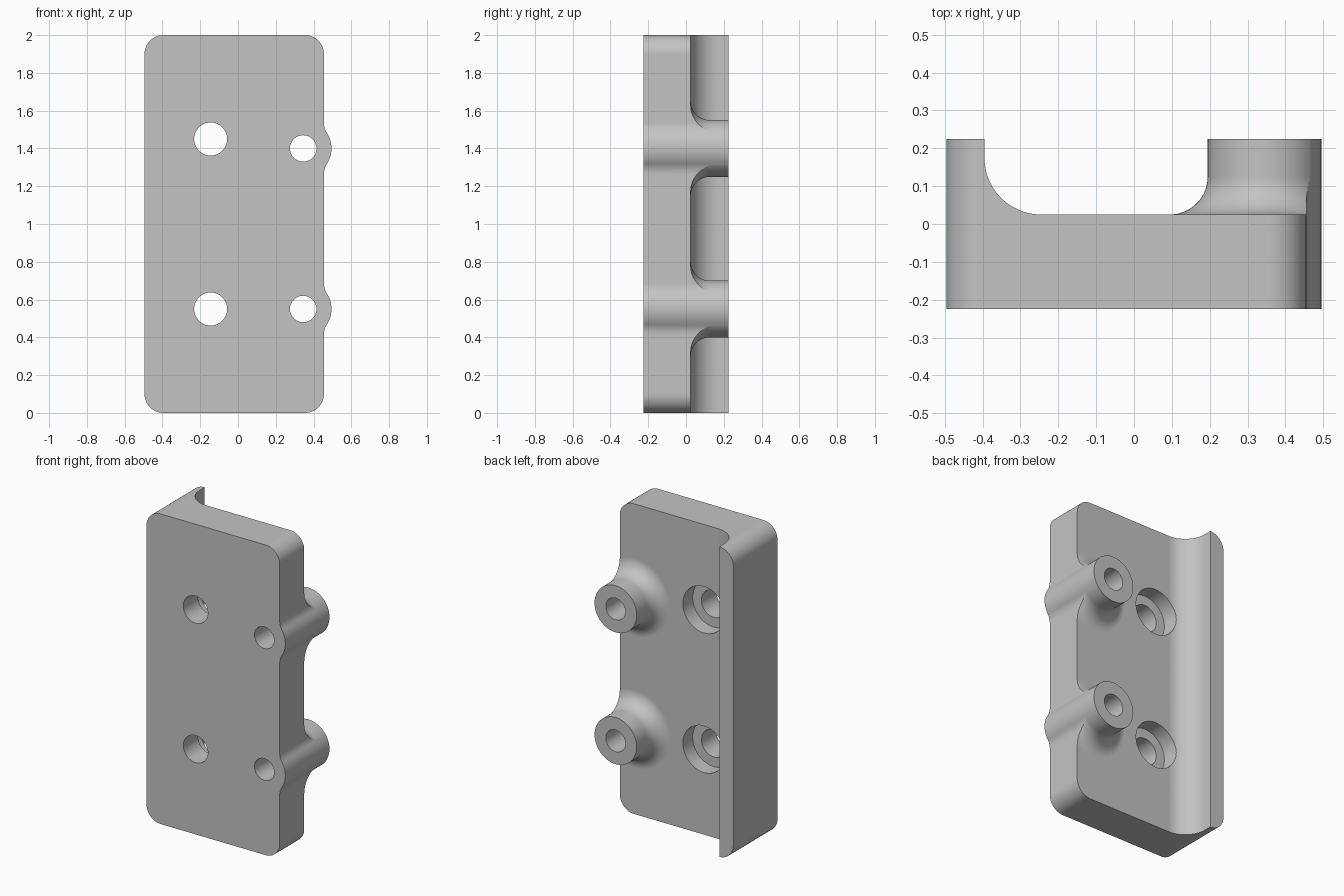
import bpy, bmesh
from math import cos, sin, pi, radians, atan2, sqrt

old = bpy.data.objects.get("Cube")
if old:
    bpy.data.objects.remove(old, do_unlink=True)

LEFT, RIGHT, HEIGHT = -0.495, 0.455, 2.0
FRONT, FACE, BACK = -0.225, 0.025, 0.225
CORNER = 0.1
BOSS_X, BOSS_R, BOSS_Z = 0.345, 0.15, (0.55, 1.4)
BORE_X, BORE_Z = -0.145, (0.55, 1.45)

grey = bpy.data.materials.new("light grey")
grey.use_nodes = True
colour = (0.55, 0.55, 0.55, 1)
grey.diffuse_color = colour
grey.node_tree.nodes["Principled BSDF"].inputs["Base Color"].default_value = colour


def arc(cx, cy, r, a0, a1, n=16):
    return [(cx + r * cos(a0 + (a1 - a0) * i / n), cy + r * sin(a0 + (a1 - a0) * i / n))
            for i in range(n + 1)]


def finish(name, bm):
    bmesh.ops.recalc_face_normals(bm, faces=bm.faces)
    mesh = bpy.data.meshes.new(name)
    bm.to_mesh(mesh)
    bm.free()
    mesh.materials.append(grey)
    obj = bpy.data.objects.new(name, mesh)
    bpy.context.collection.objects.link(obj)
    return obj


def loft(name, rings):
    """Closed solid through matching rings, capped at both ends."""
    bm = bmesh.new()
    loops = [[bm.verts.new(p) for p in ring] for ring in rings]
    for a, b in zip(loops, loops[1:]):
        for i in range(len(a)):
            j = (i + 1) % len(a)
            bm.faces.new((a[i], a[j], b[j], b[i]))
    bm.faces.new(loops[0])
    bm.faces.new(loops[-1])
    return finish(name, bm)


def lathe(name, profile, x, z, n=96):
    """Turn (radius, y) points about an axis running front to back."""
    return loft(name, [[(x + r * cos(2 * pi * i / n), y, z + r * sin(2 * pi * i / n))
                        for i in range(n)] for r, y in profile])


def combine(target, other, operation):
    mod = target.modifiers.new(operation.title(), 'BOOLEAN')
    mod.operation, mod.object, mod.solver = operation, other, 'EXACT'
    bpy.context.view_layer.objects.active = target
    bpy.ops.object.modifier_apply(modifier=mod.name)
    bpy.data.objects.remove(other, do_unlink=True)


# Plate with side rail and its concave fillet, oversize so the outline trims it
section = [(-0.7, -0.4), (0.7, -0.4), (0.7, FACE)]
section += arc(-0.245, FACE + 0.15, 0.15, -pi / 2, -pi, 24) + [(-0.395, 0.4), (-0.7, 0.4)]
body = loft("mounting_bracket", [[(x, y, z) for x, y in section] for z in (-0.2, 2.2)])

# Flared bosses on the back
for z in BOSS_Z:
    r = BOSS_R + 0.0005
    profile = [(r + 0.1, -0.1)] + arc(r + 0.1, FACE + 0.1, 0.1, -pi / 2, -pi, 20) + [(r, 0.4)]
    combine(body, lathe("boss", profile, BOSS_X, z), 'UNION')

# Rounded outline with side bumps blended around the bosses
blend = 0.1
dx = RIGHT + blend - BOSS_X
dz = sqrt((BOSS_R + blend) ** 2 - dx ** 2)
a = atan2(dz, dx)
outline = arc(LEFT + CORNER, CORNER, CORNER, pi, 1.5 * pi)
outline += arc(RIGHT - CORNER, CORNER, CORNER, 1.5 * pi, 2 * pi)
for z in BOSS_Z:
    outline += arc(RIGHT + blend, z - dz, blend, pi, pi - a, 8)
    outline += arc(BOSS_X, z, BOSS_R, -a, a, 16)[1:-1]
    outline += arc(RIGHT + blend, z + dz, blend, pi + a, pi, 8)
outline += arc(RIGHT - CORNER, HEIGHT - CORNER, CORNER, 0, pi / 2)
outline += arc(LEFT + CORNER, HEIGHT - CORNER, CORNER, pi / 2, pi)
combine(body, loft("outline", [[(x, y, z) for x, z in outline] for y in (FRONT, BACK)]), 'INTERSECT')

# Boss holes and counterbored plate holes
for z in BOSS_Z:
    combine(body, lathe("boss_hole", [(0.07, -0.4), (0.07, 0.4)], BOSS_X, z, 64), 'DIFFERENCE')
for z in BORE_Z:
    step = FACE - 0.1
    profile = [(0.0875, -0.4), (0.0875, step), (0.15, step), (0.15, 0.4)]
    combine(body, lathe("counterbore", profile, BORE_X, z, 64), 'DIFFERENCE')

# Smooth curved walls, crisp rims
bpy.ops.object.select_all(action='DESELECT')
body.select_set(True)
bpy.context.view_layer.objects.active = body
bpy.ops.object.shade_smooth_by_angle(angle=radians(30))
weighted = body.modifiers.new("Weighted Normals", 'WEIGHTED_NORMAL')
weighted.keep_sharp = True
